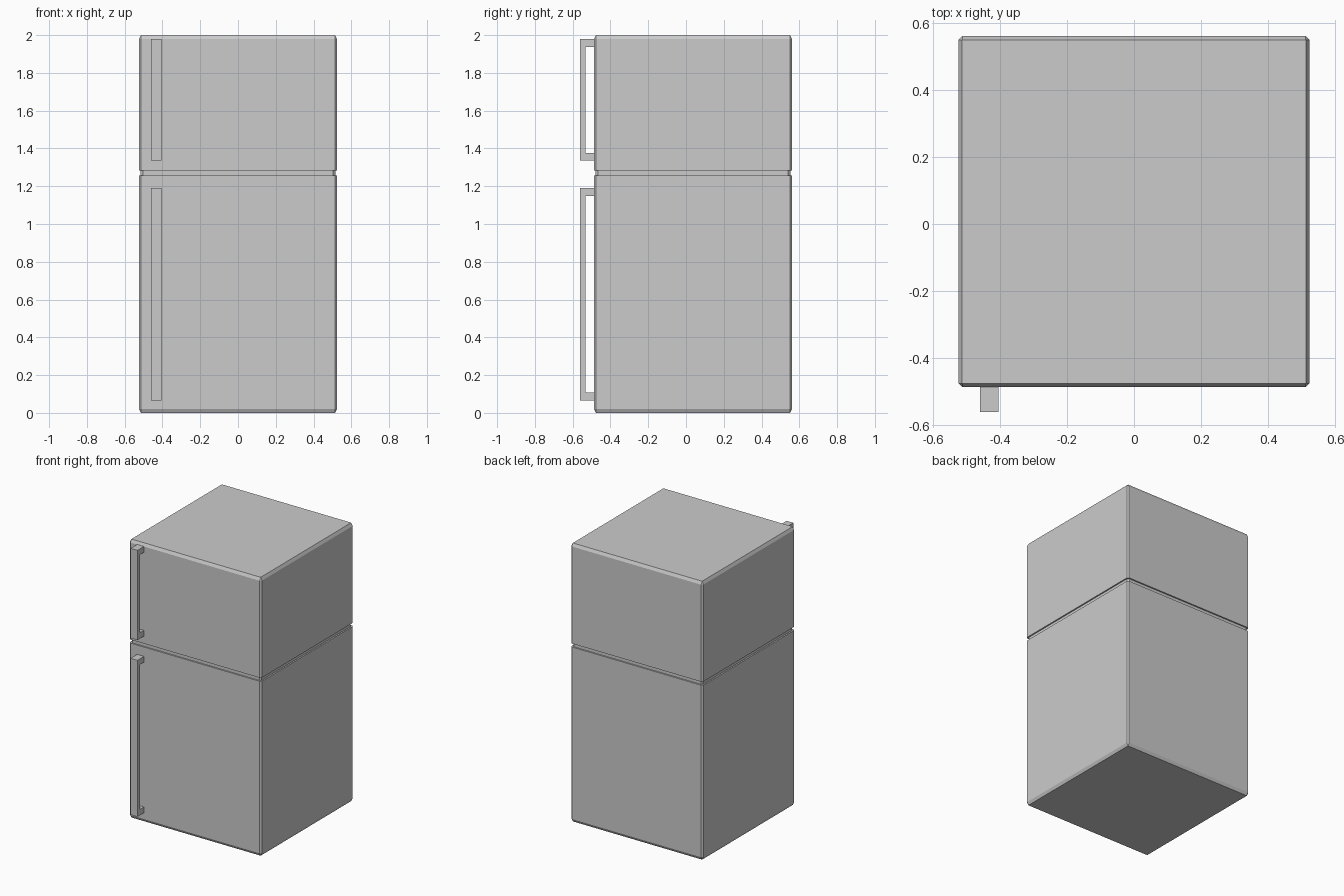
import bpy, bmesh

if "Cube" in bpy.data.objects:
    bpy.data.objects.remove(bpy.data.objects["Cube"])

HALF = 0.525      # half width and half depth of the cabinet
CY = 0.037        # cabinet centre in y
FRONT = CY - HALF
CH = 0.011        # corner chamfer


def new_object(name, bm):
    bmesh.ops.recalc_face_normals(bm, faces=bm.faces)
    mesh = bpy.data.meshes.new(name)
    bm.to_mesh(mesh)
    bm.free()
    ob = bpy.data.objects.new(name, mesh)
    bpy.context.collection.objects.link(ob)
    return ob


def section(bm, z, inset, chamfer):
    """Square cross-section with chamfered corners."""
    h, k = HALF - inset, HALF - inset - chamfer
    pts = [(h, -k), (h, k), (k, h), (-k, h), (-h, k), (-h, -k), (-k, -h), (k, -h)]
    return [bm.verts.new((x, CY + y, z)) for x, y in pts]


def cabinet(name, levels):
    bm = bmesh.new()
    rings = [section(bm, *lv) for lv in levels]
    for a, b in zip(rings, rings[1:]):
        for i in range(8):
            j = (i + 1) % 8
            bm.faces.new((a[i], a[j], b[j], b[i]))
    bm.faces.new(rings[0])
    bm.faces.new(rings[-1])
    return new_object(name, bm)


def handle(name, z0, z1):
    """Bracket-shaped profile extruded along x."""
    x0, x1, out, inner, leg = -0.46, -0.406, -0.562, -0.533, 0.042
    profile = [(FRONT, z0), (out, z0), (out, z1), (FRONT, z1),
               (FRONT, z1 - leg), (inner, z1 - leg), (inner, z0 + leg), (FRONT, z0 + leg)]
    bm = bmesh.new()
    face = bm.faces.new([bm.verts.new((x0, y, z)) for y, z in profile])
    ext = bmesh.ops.extrude_face_region(bm, geom=[face])
    moved = [g for g in ext["geom"] if isinstance(g, bmesh.types.BMVert)]
    bmesh.ops.translate(bm, verts=moved, vec=(x1 - x0, 0, 0))
    return new_object(name, bm)


# cabinet: fridge and freezer blocks joined by a recessed seam
cabinet("cabinet", [
    (0.00, CH, 0.001), (0.021, 0, CH),
    (1.257, 0, CH), (1.257, 0.01, CH),
    (1.282, 0.01, CH), (1.282, 0, CH),
    (1.979, 0, CH), (2.00, CH, 0.001),
])

# door handles
handle("fridge_handle", 0.066, 1.19)
handle("freezer_handle", 1.335, 1.98)
